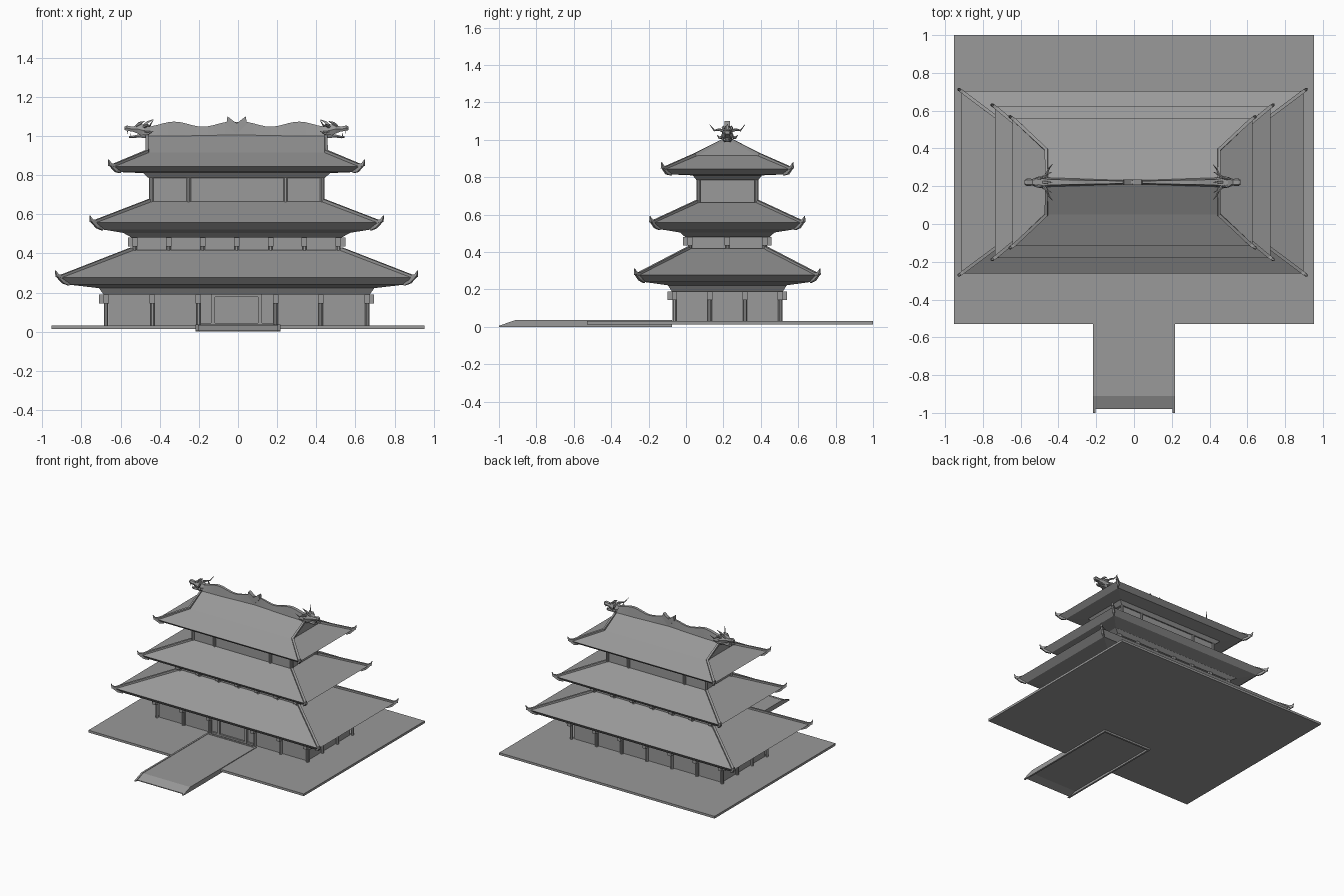
import bpy, bmesh, math
from mathutils import Vector

if "Cube" in bpy.data.objects:
    bpy.data.objects.remove(bpy.data.objects["Cube"])

CX, CY = -0.007, 0.221          # centre of the hall
stone = bpy.data.materials.new("grey stone")
stone.use_nodes = True
GREY = (0.32, 0.32, 0.32, 1)
stone.diffuse_color = GREY
stone.node_tree.nodes["Principled BSDF"].inputs["Base Color"].default_value = GREY


def finish(name, bm, smooth=False):
    bmesh.ops.recalc_face_normals(bm, faces=bm.faces)
    me = bpy.data.meshes.new(name)
    bm.to_mesh(me)
    bm.free()
    me.materials.append(stone)
    ob = bpy.data.objects.new(name, me)
    bpy.context.collection.objects.link(ob)
    if smooth:
        for p in me.polygons:
            p.use_smooth = True
    return ob


def skin(bm, rings):
    """Join rings of points into a closed skin with end caps."""
    vs = [[bm.verts.new(p) for p in r] for r in rings]
    n = len(vs[0])
    for a, b in zip(vs, vs[1:]):
        for i in range(n):
            j = (i + 1) % n
            bm.faces.new((a[i], a[j], b[j], b[i]))
    bm.faces.new(vs[0][::-1])
    bm.faces.new(vs[-1])


def rect(hx, hy, z):
    return [(CX + sx * hx, CY + sy * hy, z) for sx, sy in ((-1, -1), (1, -1), (1, 1), (-1, 1))]


def box(bm, x0, x1, y0, y1, z0, z1):
    skin(bm, [[(x0, y0, z), (x1, y0, z), (x1, y1, z), (x0, y1, z)] for z in (z0, z1)])


def tube(bm, path, radii, sides=6):
    """Sweep a round section of changing radius along a path."""
    pts = [Vector(p) for p in path]
    rings = []
    for i, p in enumerate(pts):
        d = (pts[min(i + 1, len(pts) - 1)] - pts[max(i - 1, 0)]).normalized()
        u = d.cross(Vector((0, 0, 1)) if abs(d.z) < 0.95 else Vector((0, 1, 0))).normalized()
        v = d.cross(u)
        rings.append([p + radii[i] * (u * math.cos(a) + v * math.sin(a))
                      for a in (math.tau * (k + 0.5) / sides for k in range(sides))])
    skin(bm, rings)


# Ground slab
bm = bmesh.new()
box(bm, -0.953, 0.953, -0.53, 1.0, 0.014, 0.032)
finish("ground_slab", bm)

# Entrance walkway with a sloped front end and side curbs
bm = bmesh.new()
for x0, x1, front, low, top in ((-0.205, 0.205, -0.98, 0.018, 0.034),
                                (-0.217, -0.203, -1.0, 0.0, 0.037),
                                (0.203, 0.217, -1.0, 0.0, 0.037)):
    skin(bm, [[(x, front, 0), (x, -0.915, low), (x, -0.08, low),
               (x, -0.08, top), (x, -0.91, top), (x, front, 0.006)] for x in (x0, x1)])
box(bm, -0.217, 0.217, -0.09, -0.075, 0.0, 0.037)
finish("walkway", bm)

# Storeys: wall half sizes, base and top, flare half sizes and top
storeys = {
    "ground_floor": ((0.655, 0.272, 0.03, 0.19), (0.68, 0.297), (0.705, 0.32, 0.225)),
    "middle_floor": ((0.515, 0.195, 0.38, 0.48), (0.535, 0.225), (0.585, 0.257, 0.508)),
    "upper_floor": ((0.43, 0.155, 0.64, 0.785), (0.45, 0.165), (0.48, 0.187, 0.812)),
}
for name, ((hx, hy, z0, z1), (bx, by), (fx, fy, fz)) in storeys.items():
    bm = bmesh.new()
    skin(bm, [rect(hx, hy, z0), rect(hx, hy, z1)])
    finish(name + "_walls", bm)
    bm = bmesh.new()
    skin(bm, [rect(bx, by, z1), rect(fx, fy, fz)])
    finish(name + "_cornice", bm)


# Columns with small brackets reaching outwards
def columns(name, hx, hy, z0, z1, fronts, backs, sides, bracket):
    bm = bmesh.new()
    spots = [(x, -hy, 0, -1) for x in fronts] + [(x, hy, 0, 1) for x in backs]
    spots += [(s * hx, y, s, 0) for s in (-1, 1) for y in sides]
    for x, y, dx, dy in spots:
        px, py, r = CX + x, CY + y, 0.012
        tube(bm, [(px, py, z0), (px, py, z1)], [r, r], 8)
        if bracket:
            bx, by = px + dx * 0.022, py + dy * 0.022
            h = min(0.045, (z1 - z0) * 0.6)
            box(bm, bx - 0.014, bx + 0.014, by - 0.014, by + 0.014, z1 - h, z1)
    finish(name, bm)


def spread(h, n):
    return [h * (2 * i / (n - 1) - 1) for i in range(n)]


columns("ground_columns", 0.667, 0.283, 0.014, 0.19, (-0.667, -0.43, -0.195, 0.2, 0.43, 0.667),
        spread(0.667, 7), spread(0.283, 4), True)
columns("middle_columns", 0.52, 0.2, 0.4, 0.48, spread(0.52, 7), spread(0.52, 7),
        spread(0.2, 3), True)
columns("upper_columns", 0.437, 0.155, 0.65, 0.79, (-0.437, -0.245, 0.25, 0.437),
        (-0.437, -0.245, 0.25, 0.437), (-0.155, 0.155), False)

# Door frame and its two leaves
bm = bmesh.new()
y = CY - 0.272
for x in (-0.12, 0.12):
    box(bm, CX + x - 0.01, CX + x + 0.01, y - 0.016, y, 0.03, 0.19)
box(bm, CX - 0.12, CX + 0.12, y - 0.016, y, 0.178, 0.19)
box(bm, CX - 0.2, CX + 0.2, y - 0.014, y, 0.03, 0.045)
finish("door_frame", bm)

# Roofs: inner soffit, eave underside, eave edge, top
roofs = {
    "lower_roof": ((0.7, 0.315, 0.222), (0.855, 0.445, 0.24), (0.905, 0.482, 0.277), (0.535, 0.205, 0.418)),
    "middle_roof": ((0.58, 0.255, 0.505), (0.685, 0.36, 0.522), (0.73, 0.4, 0.558), (0.445, 0.163, 0.665)),
    "upper_roof": ((0.475, 0.185, 0.81), (0.595, 0.3, 0.815), (0.635, 0.338, 0.845), (0.457, 0.172, 0.916)),
}
RIDGE_X, RIDGE_Z = 0.457, 1.01
for name, rings in roofs.items():
    bm = bmesh.new()
    skin(bm, [rect(*r) for r in rings])
    finish(name, bm)
    # Hip ridges ending in upturned tips
    bm = bmesh.new()
    (ex, ey, ez), (tx, ty, tz) = rings[2], rings[3]
    for sx in (-1, 1):
        for sy in (-1, 1):
            path = [(tx, ty, tz + 0.004), (ex - 0.01, ey - 0.008, ez + 0.004),
                    (ex + 0.012, ey + 0.008, ez + 0.009), (ex + 0.02, ey + 0.014, ez + 0.035)]
            radii = [0.012, 0.013, 0.012, 0.002]
            if name == "upper_roof":
                path.insert(0, (RIDGE_X, 0.0, RIDGE_Z))
                radii.insert(0, 0.01)
            tube(bm, [(CX + sx * x, CY + sy * y, z) for x, y, z in path], radii, 4)
            # Keel under each corner
            tube(bm, [(CX + sx * x, CY + sy * y, z) for x, y, z in
                      (rings[1], (ex - 0.02, ey - 0.016, ez - 0.022), (ex + 0.008, ey + 0.006, ez + 0.004))],
                 [0.008, 0.012, 0.008], 4)
    finish(name + "_hip_ridges", bm)

# Gabled crown of the upper roof
bm = bmesh.new()
skin(bm, [[(CX + s * RIDGE_X, CY - 0.172, 0.916), (CX + s * RIDGE_X, CY + 0.172, 0.916),
           (CX + s * RIDGE_X, CY, RIDGE_Z)] for s in (-1, 1)])
finish("upper_roof_gable", bm)

# Wavy ridge crest, thicker towards both ends
bm = bmesh.new()
rings = []
steps = 32
for i in range(steps + 1):
    t = 2 * i / steps - 1
    a = abs(t)
    top = 1.06 + 0.013 * math.cos(math.tau * (a - 0.68) / 0.62)
    w = 0.009 + 0.016 * a
    x = CX + t * 0.468
    rings.append([(x, CY - w, 1.0), (x, CY + w, 1.0), (x, CY + 0.6 * w, top), (x, CY - 0.6 * w, top)])
skin(bm, rings)
finish("ridge_crest", bm)

# Pointed ornament in the middle of the ridge
bm = bmesh.new()
outline = [(0, 1.01), (0.026, 1.035), (0.052, 1.062), (0.047, 1.1), (0, 1.064),
           (-0.047, 1.1), (-0.052, 1.062), (-0.026, 1.035)]
skin(bm, [[(CX + x, CY + y, z) for x, z in outline] for y in (-0.014, 0.014)])
finish("ridge_ornament", bm)


# Dragon heads biting outwards at both ridge ends
def head(side):
    bm = bmesh.new()

    def at(x, y, z):
        return (CX + side * x, CY + y, z)

    def block(profile):
        skin(bm, [[at(x, w * c, z0 + (z1 - z0) * h) for c, h in
                   ((-0.7, 0), (0.7, 0), (1, 0.5), (0.6, 1), (-0.6, 1), (-1, 0.5))]
                  for x, w, z0, z1 in profile])

    # skull with upper snout, then lower jaw
    block([(0.44, 0.022, 1.0, 1.05), (0.47, 0.032, 0.995, 1.058), (0.505, 0.028, 1.012, 1.058),
           (0.53, 0.018, 1.022, 1.047), (0.56, 0.02, 1.026, 1.053), (0.572, 0.012, 1.03, 1.048)])
    block([(0.46, 0.025, 0.988, 1.02), (0.5, 0.02, 0.992, 1.008), (0.535, 0.014, 0.988, 1.0),
           (0.55, 0.008, 0.99, 1.0)])
    for s in (-1, 1):
        # horns, cheek fins, brows and fangs
        tube(bm, [at(0.475, s * 0.015, 1.045), at(0.455, s * 0.045, 1.055),
                  at(0.445, s * 0.07, 1.05), at(0.425, s * 0.095, 1.082)],
             [0.009, 0.007, 0.005, 0.001])
        tube(bm, [at(0.475, s * 0.025, 1.015), at(0.455, s * 0.042, 1.01), at(0.425, s * 0.055, 1.025)],
             [0.012, 0.007, 0.001], 4)
        tube(bm, [at(0.515, s * 0.018, 1.05), at(0.495, s * 0.022, 1.064), at(0.47, s * 0.02, 1.075)],
             [0.005, 0.009, 0.001], 5)
        tube(bm, [at(0.558, s * 0.013, 1.03), at(0.556, s * 0.012, 1.01)], [0.004, 0.001], 4)
        tube(bm, [at(0.54, s * 0.008, 0.996), at(0.542, s * 0.009, 1.014)], [0.004, 0.001], 4)
    # spine spike behind the brow
    tube(bm, [at(0.48, 0, 1.045), at(0.455, 0, 1.07), at(0.425, 0, 1.085)], [0.012, 0.008, 0.001], 4)
    finish("left_dragon_head" if side > 0 else "right_dragon_head", bm)


for side in (-1, 1):
    head(side)
